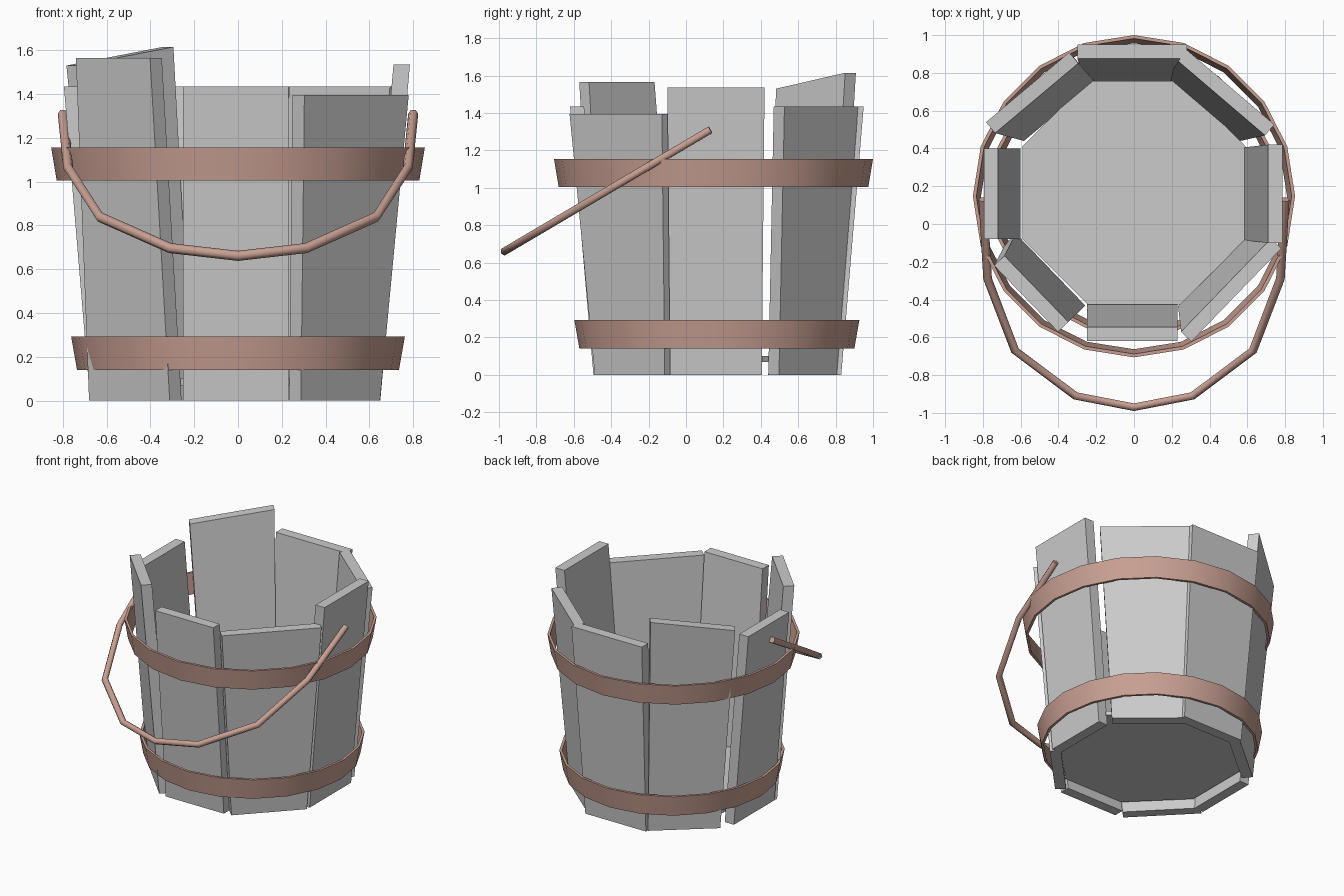
import bpy, bmesh, math

if "Cube" in bpy.data.objects:
    bpy.data.objects.remove(bpy.data.objects["Cube"])

CY = 0.165  # bucket axis in y

rust = bpy.data.materials.new("rusty_metal")
rust.diffuse_color = (0.58, 0.35, 0.29, 1)
rust.use_nodes = True
rust.node_tree.nodes["Principled BSDF"].inputs["Base Color"].default_value = rust.diffuse_color


def add_mesh(name, verts, faces, mat=None):
    me = bpy.data.meshes.new(name)
    me.from_pydata(verts, [], faces)
    bm = bmesh.new()
    bm.from_mesh(me)
    bmesh.ops.recalc_face_normals(bm, faces=bm.faces)
    bm.to_mesh(me)
    bm.free()
    if mat:
        me.materials.append(mat)
    ob = bpy.data.objects.new(name, me)
    bpy.context.collection.objects.link(ob)
    return ob


def stave(name, deg, r0, r1, bottom, top, za, zb, th=0.075):
    """Tapered leaning plank: radii at foot/top, side extents, two top heights."""
    a = math.radians(deg)
    c, s = math.cos(a), math.sin(a)

    def p(r, t, z):
        return (c * r - s * t, CY + s * r + c * t, z)
    v = []
    for r, (t0, t1), z0, z1 in ((r0, bottom, 0, 0), (r1, top, za, zb)):
        v += [p(r, t0, z0), p(r, t1, z1), p(r - th, t1, z1), p(r - th, t0, z0)]
    f = [(0, 1, 2, 3), (4, 5, 6, 7)]
    f += [(i, (i + 1) % 4, (i + 1) % 4 + 4, i + 4) for i in range(4)]
    return add_mesh(name, v, f)


# Eight uneven staves
stave("stave_right", 0, .65, .785, (-.25, .24), (-.265, .255), 1.535, 1.535)
stave("stave_back_right", 49.5, .65, .757, (-.25, .26), (-.33, .275), 1.435, 1.435)
stave("stave_back", 90, .665, .785, (-.25, .25), (-.28, .30), 1.435, 1.435)
stave("stave_back_left", 130, .66, .79, (-.22, .27), (-.215, .36), 1.615, 1.53)
stave("stave_left", 180, .675, .795, (-.235, .245), (-.235, .245), 1.435, 1.435)
stave("stave_front_left", 224, .675, .80, (-.28, .25), (-.237, .25), 1.565, 1.565)
stave("stave_front", 270, .66, .785, (-.25, .23), (-.25, .23), 1.435, 1.435)
stave("stave_front_right", 316, .66, .765, (-.27, .25), (-.356, .33), 1.395, 1.395)

# Octagonal floor, slightly recessed
fl = [(.64 * math.cos(math.radians(22.5 + 45 * i)),
       CY + .64 * math.sin(math.radians(22.5 + 45 * i)), z)
      for z in (.07, .10) for i in range(8)]
add_mesh("floor", fl, [tuple(range(8)), tuple(range(8, 16))] +
         [(i, (i + 1) % 8, (i + 1) % 8 + 8, i + 8) for i in range(8)])


def hoop(name, cy, z0, z1, r0, r1, n=20, th=0.018):
    prof = [(r0, z0), (r1, z1), (r1 - th, z1), (r0 - th, z0)]
    v = [(r * math.cos(math.tau * i / n), cy + r * math.sin(math.tau * i / n), z)
         for i in range(n) for r, z in prof]
    f = [(i * 4 + k, i * 4 + (k + 1) % 4, (i + 1) % n * 4 + (k + 1) % 4, (i + 1) % n * 4 + k)
         for i in range(n) for k in range(4)]
    ob = add_mesh(name, v, f, rust)
    bpy.context.view_layer.objects.active = ob
    ob.select_set(True)
    bpy.ops.object.shade_smooth_by_angle(angle=math.radians(30))
    ob.select_set(False)


# Metal hoops
hoop("upper_hoop", .147, 1.005, 1.155, .828, .853)
hoop("lower_hoop", .165, .14, .293, .735, .762)

# Swinging handle, hanging forward
half = [(.80, .13), (.775, -.29), (.63, -.67), (.31, -.91)]
path = [(-x, y) for x, y in half] + [(0, -.97)] + half[::-1]
cu = bpy.data.curves.new("handle", 'CURVE')
cu.dimensions = '3D'
cu.bevel_depth = .023
cu.bevel_resolution = 1
cu.use_fill_caps = True
sp = cu.splines.new('POLY')
sp.points.add(len(path) - 1)
for pt, (x, y) in zip(sp.points, path):
    pt.co = (x, y, 1.31 + (y - .13) * .59, 1)
cu.materials.append(rust)
bpy.context.collection.objects.link(bpy.data.objects.new("handle", cu))
